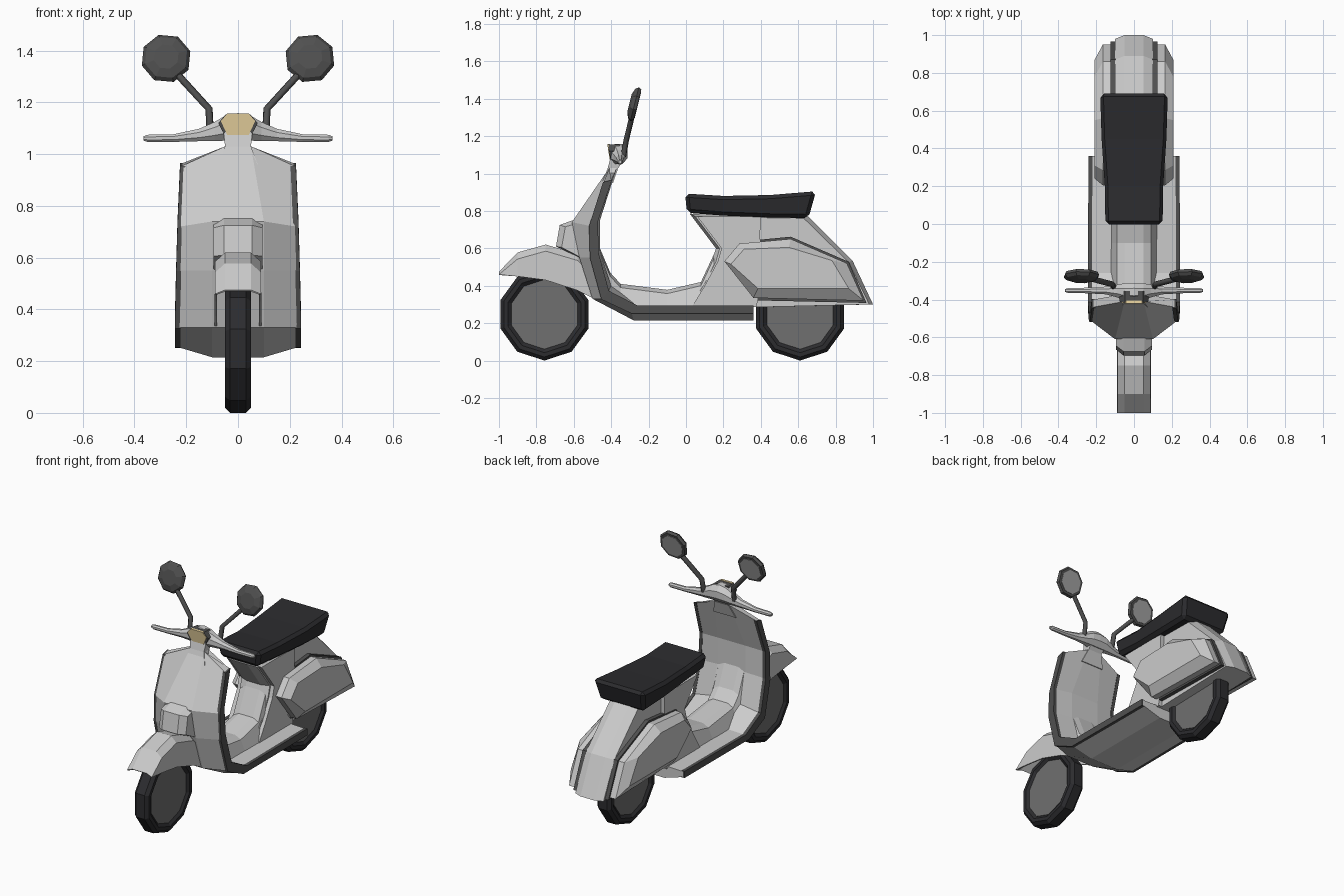
import bpy, bmesh, math
from mathutils import Vector, Matrix

if "Cube" in bpy.data.objects:
    bpy.data.objects.remove(bpy.data.objects["Cube"])


def mat(name, r, g, b):
    m = bpy.data.materials.new(name)
    m.diffuse_color = (r, g, b, 1)
    m.use_nodes = True
    m.node_tree.nodes["Principled BSDF"].inputs["Base Color"].default_value = m.diffuse_color
    return m


BLACK = mat("black_rubber", 0.025, 0.025, 0.028)
DARK = mat("dark_trim", 0.08, 0.08, 0.08)
METAL = mat("wheel_grey", 0.16, 0.16, 0.16)
GLASS = mat("mirror_glass", 0.35, 0.35, 0.35)
LAMP = mat("lamp_lens", 0.85, 0.68, 0.36)


def loft(name, rings, material=None, closed=True, bevel=0, solid=0, matrix=None):
    """Skin a list of equal-length point rings; cap the ends when closed."""
    bm = bmesh.new()
    rows = [[bm.verts.new(p) for p in r] for r in rings]
    n = len(rows[0])
    for a, b in zip(rows, rows[1:]):
        for i in range(n if closed else n - 1):
            j = (i + 1) % n
            bm.faces.new((a[i], a[j], b[j], b[i]))
    if closed:
        bm.faces.new(rows[0])
        bm.faces.new(rows[-1])
    bmesh.ops.recalc_face_normals(bm, faces=bm.faces)
    if matrix:
        bm.transform(matrix)
    me = bpy.data.meshes.new(name)
    bm.to_mesh(me)
    bm.free()
    ob = bpy.data.objects.new(name, me)
    bpy.context.collection.objects.link(ob)
    if material:
        me.materials.append(material)
    if bevel:
        m = ob.modifiers.new("bevel", 'BEVEL')
        m.width, m.segments, m.limit_method = bevel, 1, 'ANGLE'
        m.angle_limit = math.radians(40)
    if solid:
        ob.modifiers.new("thickness", 'SOLIDIFY').thickness = solid
    return ob


def side(x, outline):
    return [(x, y, z) for y, z in outline]


def circle_x(x, y, z, ry, rz, n, phase=0.0):
    return [(x, y + ry * math.sin(phase + 2 * math.pi * i / n),
             z - rz * math.cos(phase + 2 * math.pi * i / n)) for i in range(n)]


def circle_y(y, r, n, phase=0.0):
    return [(r * math.sin(phase + 2 * math.pi * i / n), y,
             r * math.cos(phase + 2 * math.pi * i / n)) for i in range(n)]


def mirrored(right_half):
    """Complete a half section (x, y, z) across x = 0."""
    return right_half + [(-x, y, z) for x, y, z in reversed(right_half)]


# wheels: ten-sided tyre and hub
tyre = [(0.035, 0.185), (0.05, 0.205), (0.05, 0.228), (0.03, 0.247)]
tyre = [(-x, r) for x, r in tyre] + tyre[::-1]
for label, y in (("front", -0.757), ("rear", 0.61)):
    loft(label + "_tyre", [circle_x(x, y, 0.247, r, r, 10) for x, r in tyre], BLACK)
    loft(label + "_hub", [circle_x(x, y, 0.247, 0.186, 0.186, 10) for x in (-0.038, 0.038)], METAL)

# front fender: open arch over the wheel
fender = [(-1.0, 0.475, 0.46), (-0.90, 0.578, 0.45), (-0.75, 0.62, 0.43),
          (-0.58, 0.57, 0.375), (-0.47, 0.47, 0.32)]
loft("front_fender", [mirrored([(0.09, y, zb), (0.088, y, max(zb, zt - 0.035)), (0.05, y, zt)])
                      for y, zt, zb in fender], closed=False, solid=0.008)

# leg shield and footboard: front centre, front edge, back edge, back centre, widths
shield = [
    ((-0.41, 1.03), (-0.44, 0.955), (-0.40, 0.965), (-0.37, 1.03), 0.05, 0.215),
    ((-0.61, 0.74), (-0.515, 0.72), (-0.475, 0.74), (-0.46, 0.75), 0.10, 0.225),
    ((-0.57, 0.55), (-0.51, 0.55), (-0.47, 0.57), (-0.46, 0.58), 0.10, 0.23),
    ((-0.50, 0.33), (-0.45, 0.33), (-0.415, 0.37), (-0.40, 0.40), 0.10, 0.235),
    ((-0.28, 0.215), (-0.29, 0.255), (-0.26, 0.29), (-0.26, 0.295), 0.10, 0.235),
    ((0.36, 0.215), (0.36, 0.255), (0.36, 0.29), (0.36, 0.295), 0.10, 0.232)]
loft("leg_shield_and_floor", [mirrored([(m, *fc), (w, *fe), (w, *be), (m, *bc)])
                              for fc, fe, be, bc, m, w in shield])
for s, label in ((1, "right"), (-1, "left")):
    rings = []
    for fc, fe, be, bc, m, w in shield:
        f, b = Vector(fe), Vector(be)
        e = (b - f).normalized() * 0.004
        f, b = f - e, b + e
        i, o = s * (w - 0.012), s * (w + 0.009)
        rings.append([(i, *f), (o, *f), (o, *b), (i, *b)])
    loft(label + "_edge_trim", rings, DARK)

# raised centre tunnel between shield and body
tunnel = [(-0.46, 0.60, 0.45), (-0.405, 0.47, 0.36), (-0.35, 0.41, 0.28),
          (-0.10, 0.378, 0.28), (0.08, 0.42, 0.28), (0.15, 0.57, 0.28)]
loft("centre_tunnel", [mirrored([(0.125, y, zb), (0.09, y, zt - 0.02), (0.05, y, zt)])
                       for y, zt, zb in tunnel])

# rear body under the seat, side outline with inset sides
body = [(0.02, 0.785), (0.16, 0.60), (0.14, 0.54), (0.08, 0.42), (0.0, 0.285),
        (0.36, 0.285), (1.0, 0.30), (0.89, 0.535), (0.65, 0.775)]
body_side = [(0.05, 0.77), (0.18, 0.60), (0.16, 0.53), (0.10, 0.41), (0.02, 0.285),
             (0.36, 0.285), (0.98, 0.30), (0.87, 0.525), (0.63, 0.76)]
loft("rear_body", [side(-0.10, body_side), side(-0.05, body), side(0.05, body), side(0.10, body_side)])
body_front = [(0.06, 0.77), (0.19, 0.60), (0.17, 0.53), (0.10, 0.40), (0.03, 0.285), (0.38, 0.285), (0.4, 0.77)]

# horn cover on the shield
horn = [(-0.695, 0.61), (-0.675, 0.725), (-0.60, 0.752), (-0.50, 0.77), (-0.50, 0.52), (-0.57, 0.55)]
horn_side = [(-0.665, 0.605), (-0.645, 0.715), (-0.58, 0.735), (-0.50, 0.75), (-0.50, 0.52), (-0.56, 0.55)]
loft("horn_cover", [side(-0.095, horn_side), side(-0.055, horn), side(0.055, horn), side(0.095, horn_side)])

# side cowls with dark gasket, and the wider flanks behind them
cowl = [(0.205, 0.53), (0.285, 0.625), (0.56, 0.65), (0.86, 0.52), (0.95, 0.32), (0.36, 0.335)]
face = [(0.24, 0.515), (0.31, 0.595), (0.55, 0.605), (0.78, 0.535), (0.87, 0.385), (0.385, 0.385)]
gasket = [(0.195, 0.53), (0.28, 0.635), (0.56, 0.662), (0.87, 0.528), (0.965, 0.308), (0.355, 0.322)]
for s, label in ((1, "right"), (-1, "left")):
    loft(label + "_flank", [side(s * 0.09, body_front), side(s * 0.125, body_front)])
    loft(label + "_cowl_gasket", [side(s * 0.095, gasket), side(s * 0.125, gasket)], DARK)
    loft(label + "_cowl", [side(s * 0.11, cowl), side(s * 0.165, cowl), side(s * 0.208, face)])

# seat: y, top, bottom, half width, bottom y
seat = [(-0.005, 0.893, 0.79, 0.155, 0.005), (0.20, 0.88, 0.775, 0.158, 0.20),
        (0.45, 0.885, 0.765, 0.175, 0.45), (0.695, 0.905, 0.762, 0.182, 0.655)]
loft("seat", [mirrored([(w * 0.88, yb, zb), (w, y, zt)]) for y, zt, zb, w, yb in seat], BLACK, bevel=0.02)

# steering neck
loft("steering_neck", [[(-w, y - d, z), (w, y - d, z), (w, y + d, z), (-w, y + d, z)]
                       for z, y, w, d in ((0.95, -0.42, 0.08, 0.03), (1.03, -0.39, 0.05, 0.028),
                                          (1.08, -0.365, 0.055, 0.04))])

# handlebar tapering from headset to grips: x, y, z, ry, rz
bar = [(0.0, -0.36, 1.105, 0.052, 0.058), (0.05, -0.36, 1.1, 0.05, 0.052), (0.09, -0.355, 1.088, 0.036, 0.04),
       (0.15, -0.352, 1.074, 0.022, 0.026), (0.25, -0.352, 1.062, 0.016, 0.016),
       (0.35, -0.352, 1.061, 0.014, 0.015), (0.365, -0.352, 1.061, 0.008, 0.009)]
bar = [(-b[0], *b[1:]) for b in bar[:0:-1]] + bar
loft("handlebar", [circle_x(*b, 8, math.pi / 8) for b in bar])

# headlight bezel and hexagonal lens
hexagon = [(0.045, 0.04), (0.072, 0.008), (0.045, -0.05), (-0.045, -0.05), (-0.072, 0.008), (-0.045, 0.04)]


def hexring(y, k, z):
    return [(x * k, y - h * 0.15, z + h * k) for x, h in hexagon]


loft("headlight_bezel", [hexring(-0.35, 1.05, 1.112), hexring(-0.41, 1.05, 1.112)], DARK)
loft("headlight_lens", [hexring(-0.40, 0.92, 1.12), hexring(-0.415, 0.92, 1.12)], LAMP)

# mirrors on bent stalks
for s, label in ((1, "right"), (-1, "left")):
    tilt = Matrix.Translation((s * 0.278, -0.275, 1.37)) @ Matrix.Rotation(math.radians(-14), 4, 'X')
    loft(label + "_mirror_shell", [circle_y(y, r, 8, s * 0.3) for y, r in
                                   ((-0.028, 0.05), (-0.016, 0.085), (0.0, 0.098), (0.016, 0.09))],
         DARK, matrix=tilt)
    loft(label + "_mirror_glass", [circle_y(y, 0.074, 8, s * 0.3) for y in (0.01, 0.019)],
         GLASS, matrix=tilt)
    cu = bpy.data.curves.new(label + "_mirror_stalk", 'CURVE')
    cu.dimensions, cu.bevel_depth, cu.bevel_resolution, cu.use_fill_caps = '3D', 0.015, 1, True
    sp = cu.splines.new('POLY')
    path = [(0.108, -0.335, 1.09), (0.112, -0.32, 1.175), (0.245, -0.285, 1.32)]
    sp.points.add(len(path) - 1)
    for p, (x, y, z) in zip(sp.points, path):
        p.co = (s * x, y, z, 1)
    cu.materials.append(DARK)
    bpy.context.collection.objects.link(bpy.data.objects.new(cu.name, cu))
